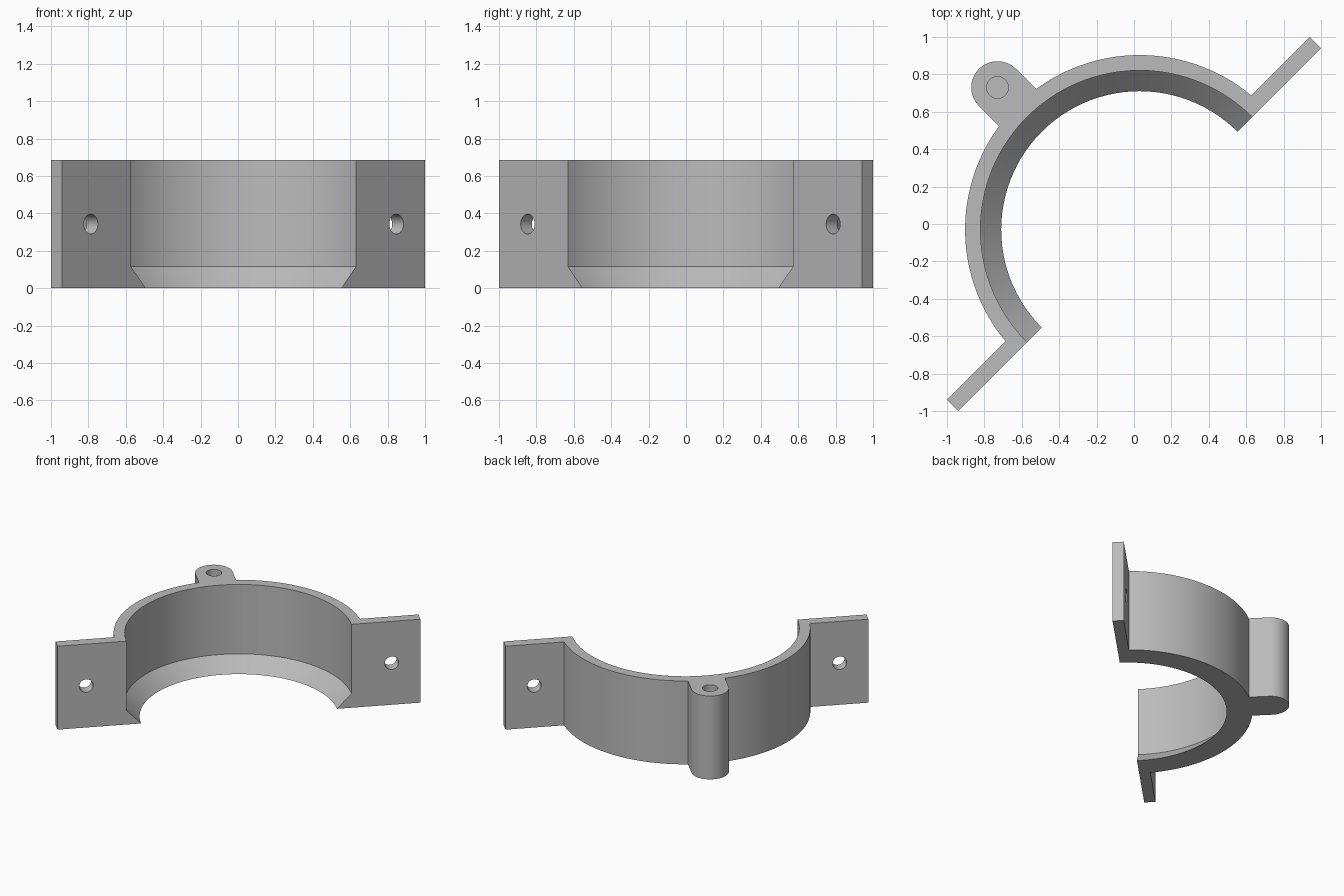
import bpy, bmesh, math
from mathutils import Matrix, Vector

if "Cube" in bpy.data.objects:
    bpy.data.objects.remove(bpy.data.objects["Cube"])

HEIGHT = 0.685
OUTER, BORE, LIP, LIP_TOP = 0.933, 0.851, 0.74, 0.115
FLANGE_END, FLANGE_THICK, FLANGE_HOLE = 1.372, 0.085, 1.155
LUG_V, LUG_R = 1.075, 0.14

grey = bpy.data.materials.new("plain grey")
grey.use_nodes = True
grey.diffuse_color = (0.5, 0.5, 0.5, 1)
grey.node_tree.nodes["Principled BSDF"].inputs["Base Color"].default_value = (0.5, 0.5, 0.5, 1)


def make_object(name, bm):
    bmesh.ops.recalc_face_normals(bm, faces=bm.faces[:])
    mesh = bpy.data.meshes.new(name)
    bm.to_mesh(mesh)
    bm.free()
    mesh.materials.append(grey)
    obj = bpy.data.objects.new(name, mesh)
    bpy.context.collection.objects.link(obj)
    return obj


def arc(radius, start, end, steps, v=0.0):
    angles = [start + (end - start) * i / steps for i in range(steps + 1)]
    return [(radius * math.cos(a), v + radius * math.sin(a)) for a in angles]


def cylinder(name, radius, depth, matrix):
    bm = bmesh.new()
    bmesh.ops.create_cone(bm, cap_ends=True, segments=40, radius1=radius,
                          radius2=radius, depth=depth, matrix=matrix)
    return make_object(name, bm)


# Clamp outline: half of it, then mirrored
flange_join = math.asin(FLANGE_THICK / OUTER)
lug_join = math.acos(LUG_R / OUTER)
half = [(FLANGE_END, 0), (FLANGE_END, FLANGE_THICK)]
half += arc(OUTER, flange_join, lug_join, 48)
half += arc(LUG_R, 0, math.pi / 2, 16, LUG_V)
outline = half + [(-u, v) for u, v in reversed(half[:-1])]

bm = bmesh.new()
base = bm.faces.new([bm.verts.new((u, v, 0)) for u, v in outline])
top = bmesh.ops.extrude_face_region(bm, geom=[base])["geom"]
bmesh.ops.translate(bm, vec=(0, 0, HEIGHT),
                    verts=[g for g in top if isinstance(g, bmesh.types.BMVert)])
clamp = make_object("pipe_clamp_half", bm)

# Bore cutter: straight bore with a tapered lip at the bottom
below = 0.1
low_r = LIP - below * (BORE - LIP) / LIP_TOP
profile = [(0, -below), (low_r, -below), (BORE, LIP_TOP), (BORE, HEIGHT + below), (0, HEIGHT + below)]
bm = bmesh.new()
verts = [bm.verts.new((r, 0, z)) for r, z in profile]
edges = [bm.edges.new(pair) for pair in zip(verts, verts[1:])]
bmesh.ops.spin(bm, geom=verts + edges, cent=(0, 0, 0), axis=(0, 0, 1),
               angle=2 * math.pi, steps=104)
bmesh.ops.remove_doubles(bm, verts=bm.verts[:], dist=0.0001)
cutters = [make_object("bore_cutter", bm)]

# Bolt holes through the flanges
sideways = Matrix.Rotation(math.pi / 2, 4, 'X')
for side, label in ((1, "left"), (-1, "right")):
    place = Matrix.Translation((side * FLANGE_HOLE, 0, HEIGHT / 2))
    cutters.append(cylinder(label + "_bolt_cutter", 0.053, 0.4, place @ sideways))

# Blind screw hole in the top of the lug
cutters.append(cylinder("lug_hole_cutter", 0.058, 0.7,
                        Matrix.Translation((0, LUG_V, HEIGHT))))

# Cut, then discard the cutters
bpy.ops.object.select_all(action='DESELECT')
bpy.context.view_layer.objects.active = clamp
clamp.select_set(True)
for cutter in cutters:
    cutter.hide_render = True
    mod = clamp.modifiers.new(cutter.name, 'BOOLEAN')
    mod.operation = 'DIFFERENCE'
    mod.solver = 'EXACT'
    mod.object = cutter
    bpy.ops.object.modifier_apply(modifier=mod.name)
    bpy.data.objects.remove(cutter)

# Turn the clamp so that its open side faces the front left corner
clamp.data.transform(Matrix.Translation((0.03, -0.03, 0)) @ Matrix.Rotation(math.pi / 4, 4, 'Z'))
bpy.ops.object.shade_smooth_by_angle(angle=math.radians(30))
